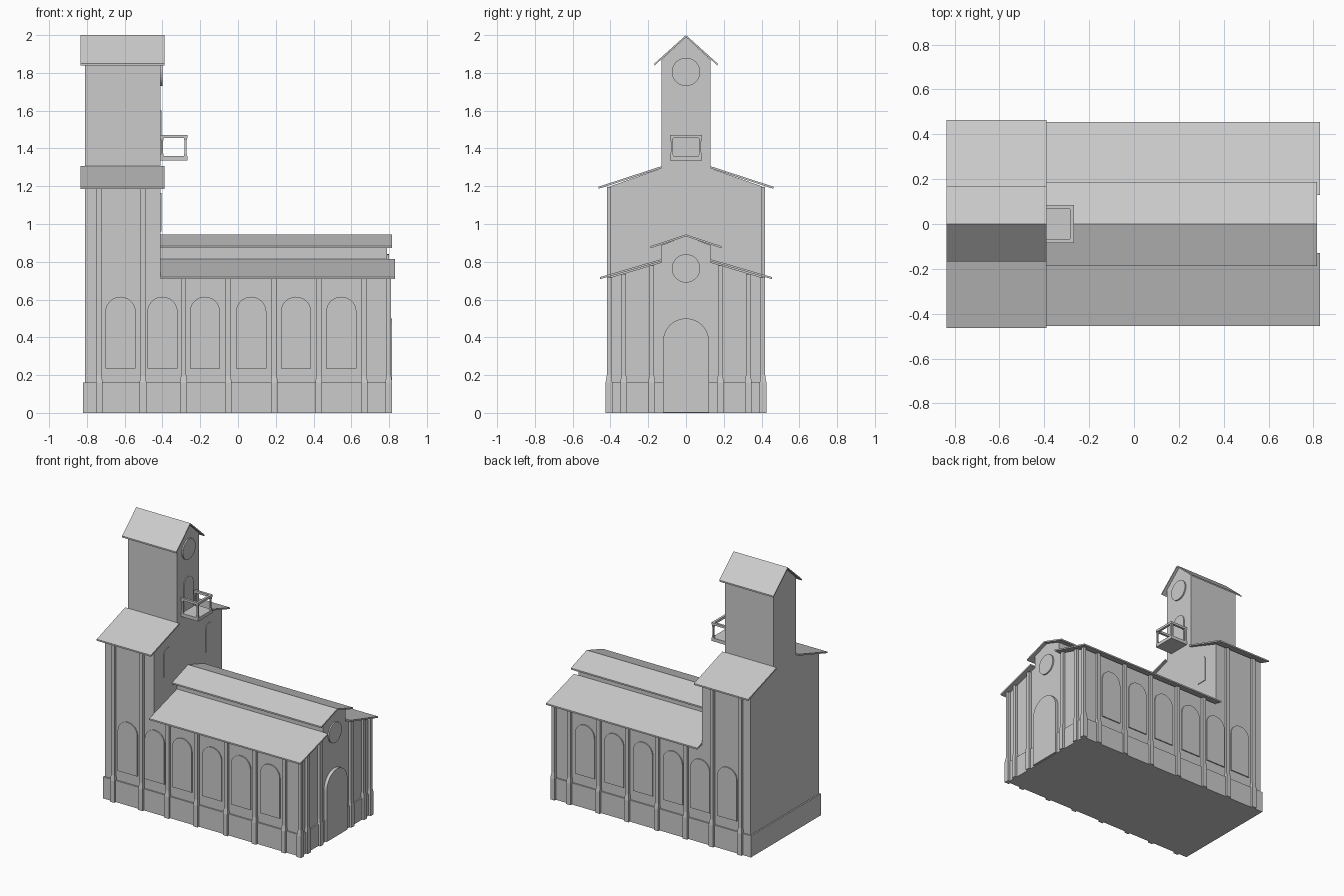
import bpy, bmesh, math

if "Cube" in bpy.data.objects:
    bpy.data.objects.remove(bpy.data.objects["Cube"])


def build(name, verts, faces):
    me = bpy.data.meshes.new(name)
    me.from_pydata(verts, [], faces)
    bm = bmesh.new()
    bm.from_mesh(me)
    bmesh.ops.recalc_face_normals(bm, faces=bm.faces)
    bm.to_mesh(me)
    bm.free()
    ob = bpy.data.objects.new(name, me)
    bpy.context.collection.objects.link(ob)
    return ob


def prism(name, pts, axis, a, b):
    """Extrude a (horizontal, z) profile along x or y from a to b."""
    n = len(pts)
    if axis == 'x':
        verts = [(d, u, z) for d in (a, b) for u, z in pts]
    else:
        verts = [(u, d, z) for d in (a, b) for u, z in pts]
    faces = [tuple(range(n)), tuple(range(n, 2 * n))]
    faces += [(i, (i + 1) % n, (i + 1) % n + n, i + n) for i in range(n)]
    return build(name, verts, faces)


def box(name, x0, x1, y0, y1, z0, z1):
    return prism(name, [(y0, z0), (y1, z0), (y1, z1), (y0, z1)], 'x', x0, x1)


def mirrored(half):
    return half + [(-u, z) for u, z in reversed(half) if u != 0]


def arch(c, r, z0, top, n=14):
    pts = [(c - r, z0), (c + r, z0)]
    return pts + [(c + r * math.cos(math.pi * i / n), top - r + r * math.sin(math.pi * i / n))
                  for i in range(n + 1)]


def circle(z, r, n=32):
    return [(r * math.cos(2 * math.pi * i / n), z + r * math.sin(2 * math.pi * i / n)) for i in range(n)]


def stepped(name, rects):
    """Loft rectangles (x0, x1, y0, y1, z) upward: pilasters and posts."""
    verts, faces = [], []
    for x0, x1, y0, y1, z in rects:
        verts += [(x0, y0, z), (x1, y0, z), (x1, y1, z), (x0, y1, z)]
    for k in range(len(rects) - 1):
        faces += [(4 * k + i, 4 * k + (i + 1) % 4, 4 * k + 4 + (i + 1) % 4, 4 * k + 4 + i) for i in range(4)]
    m = len(verts)
    faces += [(0, 1, 2, 3), (m - 4, m - 3, m - 2, m - 1)]
    return build(name, verts, faces)


T = 0.011  # roof sheet thickness

# main volumes
prism("tower_body", mirrored([(0.40, 0), (0.40, 1.20), (0.13, 1.295), (0.13, 1.87), (0, 1.99)]), 'x', -0.81, -0.41)
prism("nave_body", mirrored([(0.40, 0), (0.40, 0.717), (0.13, 0.797), (0.13, 0.888), (0, 0.936)]), 'x', -0.41, 0.79)
box("plinth", -0.82, 0.80, -0.41, 0.41, 0, 0.16)

# gable roofs
for name, w, ze, zr, x0, x1 in (("tower_roof", 0.167, 1.85, 2.0, -0.835, -0.39),
                                ("clerestory_roof", 0.187, 0.883, 0.945, -0.41, 0.815)):
    prism(name, [(w, ze), (0, zr), (-w, ze), (-w, ze - T), (0, zr - T), (w, ze - T)], 'x', x0, x1)

# lean-to roofs, pilasters and windows on both long sides
for s, side in ((-1, "front"), (1, "back")):
    for name, w, ze, zr, x0, x1 in (("tower_shoulder_roof", 0.464, 1.197, 1.306, -0.835, -0.39),
                                    ("nave_side_roof", 0.455, 0.719, 0.814, -0.41, 0.83)):
        prism(f"{name}_{side}", [(s * w, ze), (s * 0.13, zr), (s * 0.13, zr - T), (s * w, ze - T)], 'x', x0, x1)

    for i, x in enumerate((-0.735, -0.503, -0.288, -0.052, 0.192, 0.428, 0.668)):
        top = 1.195 if i < 2 else 0.717
        a, b = 0.018, 0.014
        stepped(f"pilaster_{side}_{i}", [(x - a, x + a, s * 0.39, s * 0.426, 0), (x - a, x + a, s * 0.39, s * 0.426, 0.16),
                                         (x - b, x + b, s * 0.39, s * 0.419, 0.2), (x - b, x + b, s * 0.39, s * 0.419, top)])
    for i, x in enumerate((-0.622, -0.40, -0.175, 0.07, 0.307, 0.547)):
        prism(f"window_{side}_{i}", arch(x, 0.08, 0.235, 0.615), 'y', s * 0.39, s * 0.408)

    # pilasters on the entrance wall
    for i, y in enumerate((0.33, 0.182)):
        top = 0.795 - (y - 0.13) * 0.292
        c = s * y
        stepped(f"entrance_pilaster_{side}_{i}", [(0.78, 0.816, c - 0.018, c + 0.018, 0), (0.78, 0.816, c - 0.018, c + 0.018, 0.16),
                                                  (0.78, 0.81, c - 0.013, c + 0.013, 0.2), (0.78, 0.81, c - 0.013, c + 0.013, top)])
    # corner pilaster
    stepped(f"corner_pilaster_{side}", [(0.78, 0.816, s * 0.39, s * 0.426, 0), (0.78, 0.816, s * 0.39, s * 0.426, 0.16),
                                        (0.785, 0.81, s * 0.395, s * 0.419, 0.2), (0.785, 0.81, s * 0.395, s * 0.419, 0.717)])
    # small tower windows above the nave roof
    prism(f"tower_side_window_{side}", arch(s * 0.245, 0.042, 0.96, 1.165), 'x', -0.42, -0.405)

# entrance door, round windows, balcony door
prism("entrance_door", arch(0, 0.122, 0.003, 0.5, 20), 'x', 0.78, 0.814)
prism("entrance_round_window", circle(0.765, 0.075), 'x', 0.78, 0.80)
prism("tower_round_window", circle(1.805, 0.075), 'x', -0.42, -0.40)
prism("balcony_door", arch(0, 0.056, 1.345, 1.6), 'x', -0.42, -0.404)

# balcony
box("balcony_floor", -0.415, -0.268, -0.084, 0.084, 1.335, 1.36)
box("balcony_rail_end", -0.285, -0.268, -0.084, 0.084, 1.455, 1.472)
for s, side in ((-1, "front"), (1, "back")):
    y0, y1 = sorted((s * 0.067, s * 0.084))
    box(f"balcony_rail_{side}", -0.415, -0.285, y0, y1, 1.455, 1.472)
    for k, x in enumerate((-0.278, -0.402)):
        y = s * 0.075
        stepped(f"balcony_post_{side}_{k}", [(x - r, x + r, y - r, y + r, z) for r, z in
                                             ((0.008, 1.36), (0.005, 1.385), (0.005, 1.43), (0.008, 1.456))])
